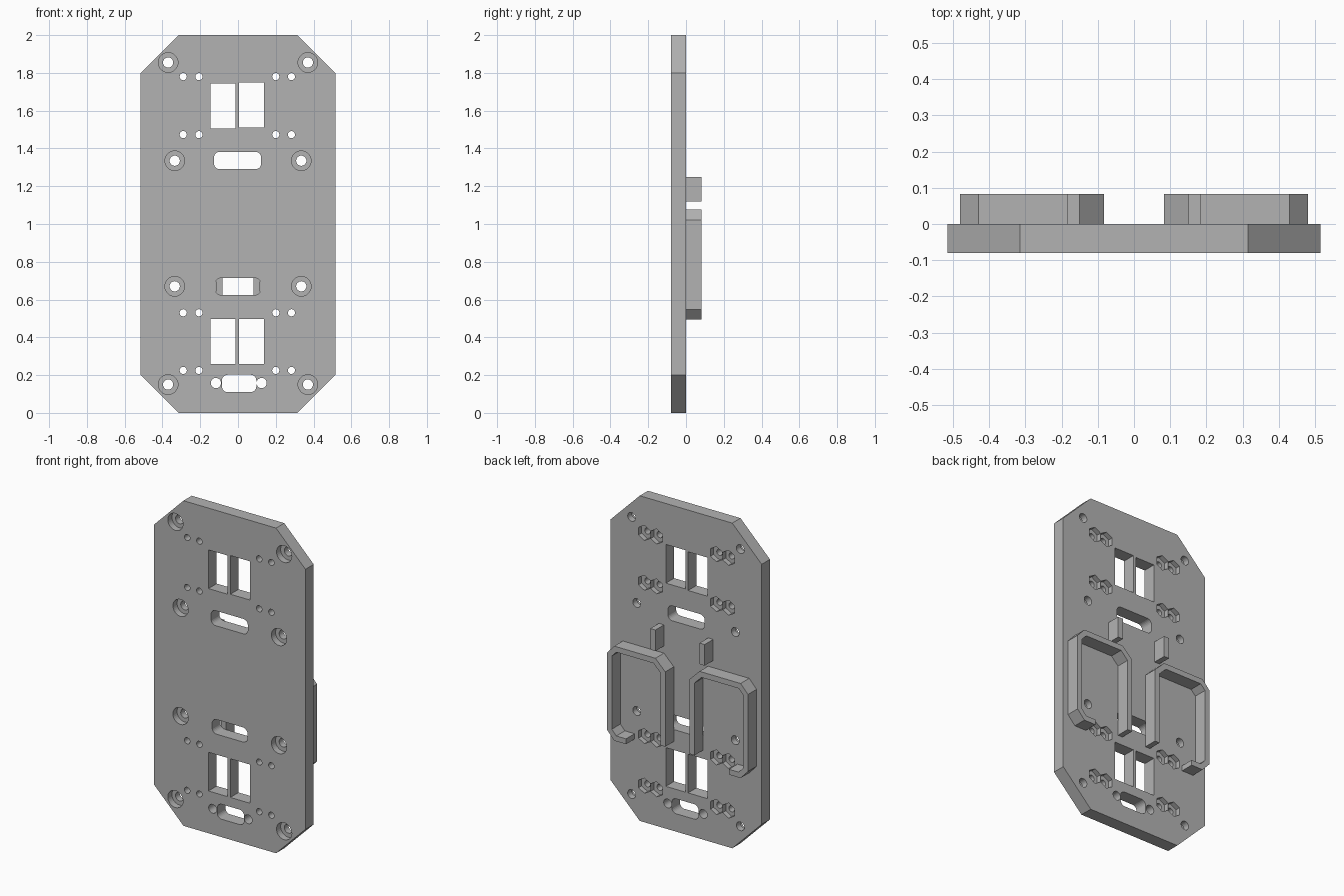
import bpy, bmesh, math

cube = bpy.data.objects.get("Cube")
if cube:
    bpy.data.objects.remove(cube, do_unlink=True)

FRONT, BACK, RAIL = -0.08, 0.0, 0.083

grey = bpy.data.materials.new("plain grey")
grey.use_nodes = True
colour = (0.45, 0.45, 0.45, 1)
grey.diffuse_color = colour
grey.node_tree.nodes["Principled BSDF"].inputs["Base Color"].default_value = colour


def prisms(name, outlines, y0, y1):
    """One object made of x-z outlines extruded along y."""
    bm = bmesh.new()
    for outline in outlines:
        near = [bm.verts.new((x, y0, z)) for x, z in outline]
        far = [bm.verts.new((x, y1, z)) for x, z in outline]
        bm.faces.new(near)
        bm.faces.new(far[::-1])
        n = len(near)
        for i in range(n):
            j = (i + 1) % n
            bm.faces.new((near[j], near[i], far[i], far[j]))
    bmesh.ops.recalc_face_normals(bm, faces=bm.faces)
    mesh = bpy.data.meshes.new(name)
    bm.to_mesh(mesh)
    bm.free()
    mesh.materials.append(grey)
    obj = bpy.data.objects.new(name, mesh)
    bpy.context.collection.objects.link(obj)
    return obj


def ring(x, z, r, sides=32, turn=0.0):
    return [(x + r * math.cos(turn + math.tau * i / sides),
             z + r * math.sin(turn + math.tau * i / sides)) for i in range(sides)]


def rect(x0, x1, z0, z1):
    return [(x0, z0), (x1, z0), (x1, z1), (x0, z1)]


def slot(x0, x1, z0, z1, r=0.03, steps=6):
    """Rectangle with rounded corners."""
    corners = [(x1 - r, z1 - r), (x0 + r, z1 - r), (x0 + r, z0 + r), (x1 - r, z0 + r)]
    return [(cx + r * math.cos(math.pi / 2 * (q + i / steps)),
             cz + r * math.sin(math.pi / 2 * (q + i / steps)))
            for q, (cx, cz) in enumerate(corners) for i in range(steps + 1)]


def cut(target, outlines, y0, y1):
    cutter = prisms("cutter", outlines, y0, y1)
    cutter.hide_render = True
    mod = target.modifiers.new("cut", "BOOLEAN")
    mod.operation = "DIFFERENCE"
    mod.solver = "EXACT"
    mod.object = cutter
    bpy.context.view_layer.objects.active = target
    bpy.ops.object.modifier_apply(modifier=mod.name)
    bpy.data.objects.remove(cutter, do_unlink=True)


# Plate with clipped corners
plate = prisms("base_plate", [[
    (-0.315, 0), (0.315, 0), (0.515, 0.2), (0.515, 1.8),
    (0.315, 2), (-0.315, 2), (-0.515, 1.8), (-0.515, 0.2)]], FRONT, BACK)

# Hole positions
bolts = [(s * x, z) for s in (-1, 1)
         for x, z in ((0.37, 1.855), (0.335, 1.335), (0.335, 0.67), (0.37, 0.15))]
screws = [(x, z) for x in (-0.29, -0.207, 0.2, 0.283)
          for z in (1.78, 1.473, 0.53, 0.225)]

# Windows, slots and round holes through the plate
through = [ring(x, z, 0.027) for x, z in bolts]
through += [ring(x, z, 0.019, 20) for x, z in screws]
through += [rect(-0.145, -0.014, z, z + 0.238) for z in (0.26, 1.505)]
through += [rect(0.004, 0.137, z, z + 0.238) for z in (0.26, 1.51)]
through += [slot(-0.127, 0.123, 1.29, 1.382), slot(-0.12, 0.12, 0.624, 0.714),
            slot(-0.085, 0.097, 0.11, 0.202)]
through += [ring(x, 0.158, 0.027) for x in (-0.117, 0.125)]
cut(plate, through, FRONT - 0.1, BACK + 0.1)

# Bolt head recesses in front, nut pockets behind
cut(plate, [ring(x, z, 0.052) for x, z in bolts], FRONT - 0.1, FRONT + 0.04)
cut(plate, [ring(x, z, 0.0465, 6, math.pi / 6) for x, z in screws], BACK - 0.03, BACK + 0.1)

# Holder walls and small stops on the back, mirrored
wall = [(0.083, 0.55), (0.083, 1.01), (0.15, 1.076), (0.43, 1.076),
        (0.48, 1.022), (0.48, 0.548), (0.43, 0.494), (0.35, 0.494),
        (0.35, 0.527), (0.416, 0.527), (0.447, 0.56), (0.447, 1.01),
        (0.416, 1.042), (0.164, 1.042), (0.116, 0.995), (0.116, 0.55)]
for side, s in (("left", 1), ("right", -1)):
    prisms(side + "_holder_wall", [[(s * x, z) for x, z in wall]], BACK, RAIL)
    prisms(side + "_stop", [[(s * x, z) for x, z in rect(0.15, 0.185, 1.12, 1.25)]], BACK, RAIL)
